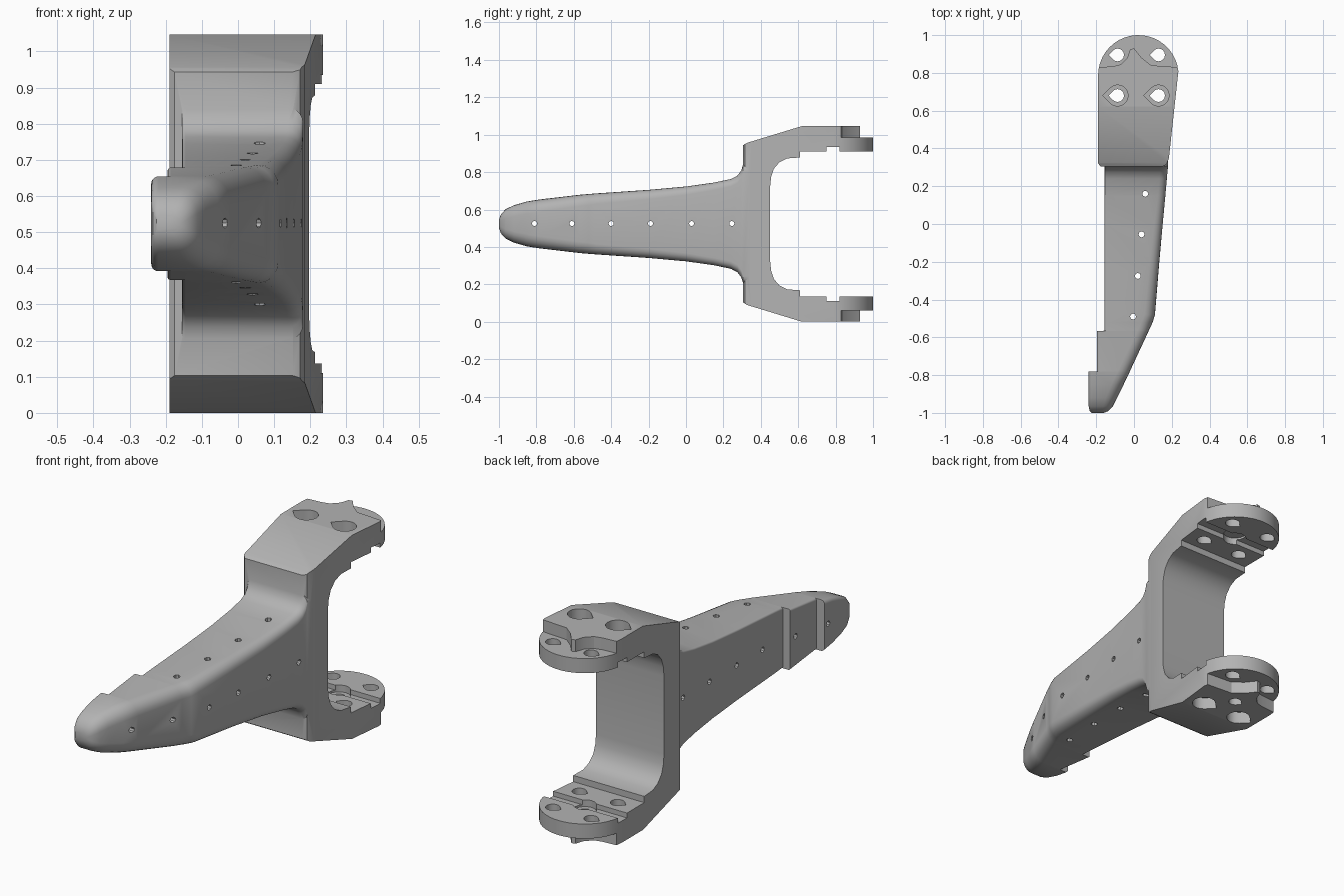
import bpy, bmesh, math

cube = bpy.data.objects.get("Cube")
if cube:
    bpy.data.objects.remove(cube)

MID = 0.523  # height of the mirror plane

grey = bpy.data.materials.new("plain_grey")
grey.use_nodes = True
colour = (0.45, 0.45, 0.45, 1)
grey.diffuse_color = colour
grey.node_tree.nodes["Principled BSDF"].inputs["Base Color"].default_value = colour


def loft(name, rings):
    """Skin a list of equal-length closed rings and cap both ends."""
    bm = bmesh.new()
    rows = [[bm.verts.new(p) for p in ring] for ring in rings]
    n = len(rows[0])
    for a, b in zip(rows, rows[1:]):
        for i in range(n):
            j = (i + 1) % n
            bm.faces.new((a[i], a[j], b[j], b[i]))
    bm.faces.new(rows[0][::-1])
    bm.faces.new(rows[-1])
    bmesh.ops.recalc_face_normals(bm, faces=bm.faces)
    mesh = bpy.data.meshes.new(name)
    bm.to_mesh(mesh)
    bm.free()
    mesh.materials.append(grey)
    obj = bpy.data.objects.new(name, mesh)
    bpy.context.collection.objects.link(obj)
    return obj


def prism(name, pts, axis, lo, hi):
    """Extrude a flat outline along x (y, z points) or z (x, y points)."""
    if axis == "x":
        return loft(name, [[(t, p, q) for p, q in pts] for t in (lo, hi)])
    return loft(name, [[(p, q, t) for p, q in pts] for t in (lo, hi)])


def combine(target, other, mode):
    """Apply a boolean and delete the other operand."""
    mod = target.modifiers.new(mode, "BOOLEAN")
    mod.operation = mode
    mod.solver = "EXACT"
    mod.object = other
    bpy.context.view_layer.objects.active = target
    bpy.ops.object.modifier_apply(modifier=mod.name)
    bpy.data.objects.remove(other)


def circle(cx, cy, r, n=12, start=0.0, sweep=2 * math.pi):
    return [(cx + r * math.cos(start + sweep * i / n),
             cy + r * math.sin(start + sweep * i / n)) for i in range(n)]


def teardrop(cx, cy, r):
    """Round hole with a point towards -x."""
    arc = circle(cx, cy, r, 12, -0.75 * math.pi, 1.5 * math.pi)
    return arc + [(cx - 0.7 * r, cy + 0.7 * r), (cx - 1.4 * r, cy)]


def both_ends(outline, lo, hi):
    """Cut the same outline from the top and bottom plates."""
    for a, b in ((lo, hi), (2 * MID - hi, 2 * MID - lo)):
        combine(bracket, prism("cutter", outline, "z", a, b), "DIFFERENCE")


# U-shaped bracket: side profile trimmed by its plan outline
half = [(0.305, 0.26), (0.305, 0.42), (0.325, 0.433), (0.62, 0.523),
        (1.02, 0.523), (1.02, 0.387), (0.61, 0.387), (0.61, 0.355),
        (0.54, 0.35), (0.50, 0.33), (0.47, 0.295), (0.455, 0.25), (0.45, 0.2)]
profile = [(y, MID + h) for y, h in half] + [(y, MID - h) for y, h in half[::-1]]
bracket = prism("bracket", profile, "x", -0.3, 0.3)
plan = [(-0.19, 0.32), (-0.175, 0.304), (0.15, 0.304), (0.172, 0.315), (0.185, 0.35)]
plan += circle(0.023, 0.787, 0.213, 20, 0.1, math.pi - 0.1) + [(-0.19, 0.787)]
combine(bracket, prism("plan", plan, "z", -0.2, 1.3), "INTERSECT")

# Scalloped edge of the outer pads
scallop = [(-0.3, 0.82), (-0.11, 0.835), (-0.07, 0.845), (-0.035, 0.88),
           (-0.02, 0.925), (0.0, 0.93), (0.04, 0.88), (0.09, 0.84),
           (0.3, 0.825), (0.3, 1.1), (-0.3, 1.1)]
both_ends(scallop, 0.985, 1.2)

# Groove and round seat on the inner plate faces
both_ends([(-0.3, 0.75), (0.3, 0.75), (0.3, 0.82), (-0.3, 0.82)], 0.8, 0.935)
both_ends(circle(0.023, 0.787, 0.055, 16), 0.8, 0.945)

# Screw holes with wide recesses on the outer faces
for x in (-0.087, 0.13):
    both_ends(teardrop(x, 0.68, 0.056), 0.985, 1.2)
    for y in (0.68, 0.895):
        both_ends(teardrop(x, y, 0.034), 0.8, 1.2)
combine(bracket, prism("centre_hole", teardrop(0.023, 0.787, 0.03), "z", -0.1, 0.2),
        "DIFFERENCE")


# Finger: rounded cross-sections along y
def section(y, left, right, h, r, rl):
    corners = [(right - r, h - r, r, 0), (left + rl, h - rl, rl, 1),
               (left + rl, rl - h, rl, 2), (right - r, r - h, r, 3)]
    ring = []
    for cx, cz, rad, quarter in corners:
        for k in range(6):
            a = (quarter + k / 5) * math.pi / 2
            ring.append((cx + rad * math.cos(a), y, MID + cz + rad * math.sin(a)))
    return ring


stations = [  # y, left, right, half height, right radius, left radius
    (-1.0, -0.225, -0.16, 0.022, 0.02, 0.01),
    (-0.99, -0.235, -0.135, 0.05, 0.035, 0.02),
    (-0.965, -0.24, -0.112, 0.078, 0.05, 0.02),
    (-0.92, -0.24, -0.09, 0.1, 0.06, 0.02),
    (-0.85, -0.24, -0.055, 0.12, 0.065, 0.02),
    (-0.781, -0.24, -0.022, 0.131, 0.065, 0.02),
    (-0.78, -0.195, -0.022, 0.131, 0.065, 0.01),
    (-0.566, -0.195, 0.078, 0.156, 0.06, 0.01),
    (-0.565, -0.155, 0.078, 0.156, 0.06, 0.01),
    (-0.52, -0.155, 0.099, 0.16, 0.06, 0.01),
    (-0.48, -0.155, 0.111, 0.163, 0.055, 0.01),
    (-0.2, -0.155, 0.134, 0.182, 0.05, 0.01),
    (0.0, -0.155, 0.152, 0.2, 0.045, 0.01),
    (0.15, -0.155, 0.166, 0.221, 0.04, 0.01),
    (0.24, -0.155, 0.174, 0.24, 0.04, 0.01),
    (0.275, -0.155, 0.177, 0.258, 0.04, 0.01),
    (0.295, -0.155, 0.179, 0.285, 0.04, 0.01),
    (0.306, -0.155, 0.18, 0.32, 0.04, 0.01),
    (0.35, -0.155, 0.18, 0.32, 0.04, 0.01)]
finger = loft("finger", [section(*s) for s in stations])
combine(bracket, finger, "UNION")

# Small tie holes through the finger, sideways and vertically
for y in (-0.81, -0.61, -0.4, -0.19, 0.03, 0.245):
    combine(bracket, prism("side_hole", circle(y, MID + 0.002, 0.014, 8), "x", -0.4, 0.4),
            "DIFFERENCE")
for x, y in ((0.06, 0.16), (0.04, -0.055), (0.02, -0.275), (-0.005, -0.49)):
    combine(bracket, prism("upright_hole", circle(x, y, 0.016, 8), "z", -0.2, 1.3),
            "DIFFERENCE")

# Smooth the rounded surfaces, keep the edges sharp
bracket.name = "finger_bracket"
bpy.ops.object.select_all(action="DESELECT")
bracket.select_set(True)
bpy.context.view_layer.objects.active = bracket
bpy.ops.object.shade_smooth_by_angle(angle=math.radians(30))
